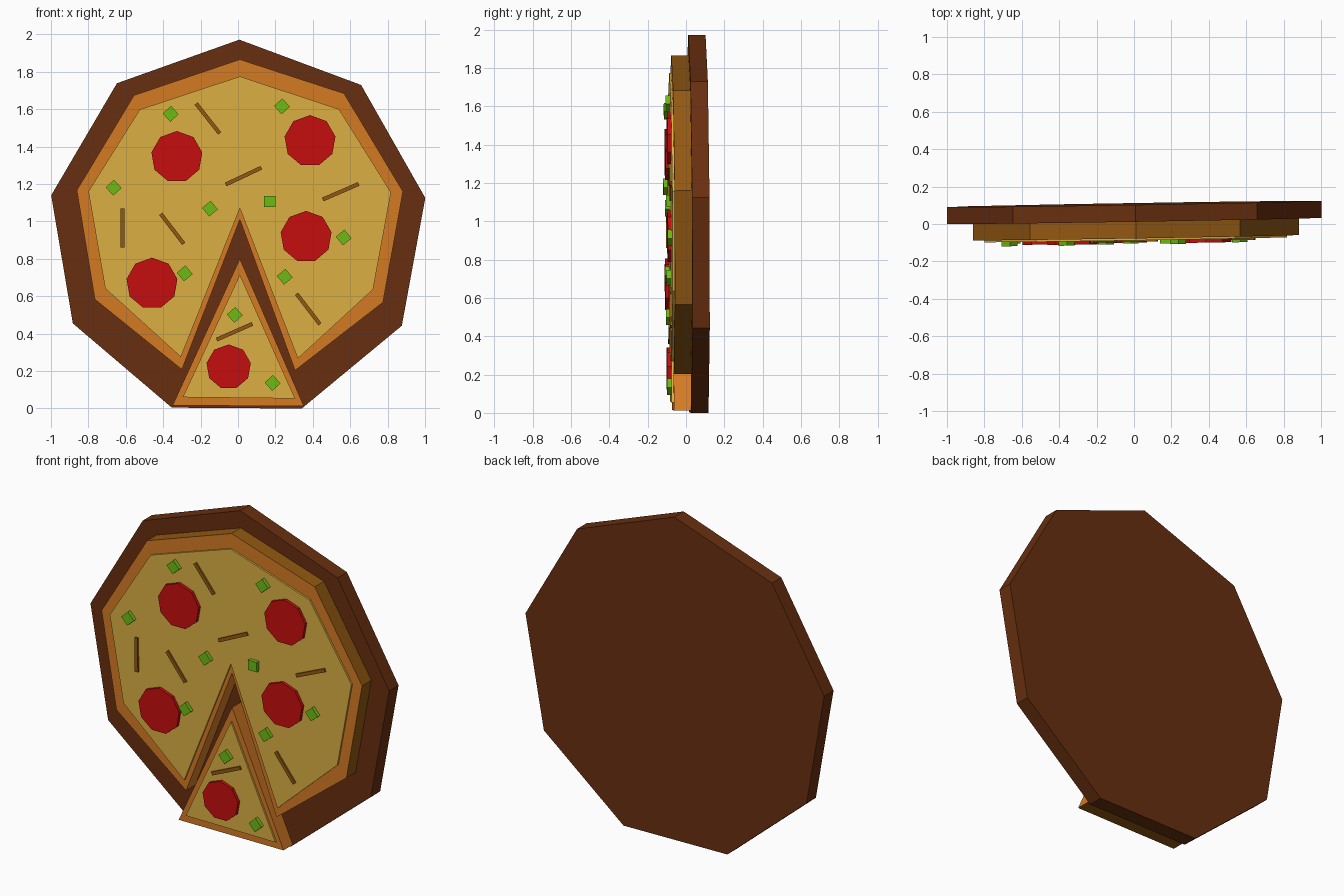
import bpy, bmesh
from math import sin, cos, pi, radians, atan2, hypot
from mathutils import Vector

if "Cube" in bpy.data.objects:
    bpy.data.objects.remove(bpy.data.objects["Cube"])


def material(name, rgb):
    m = bpy.data.materials.new(name)
    lin = [((c / 255 + 0.055) / 1.055) ** 2.4 if c > 10 else c / 255 / 12.92 for c in rgb]
    m.diffuse_color = (*lin, 1)
    m.use_nodes = True
    m.node_tree.nodes["Principled BSDF"].inputs["Base Color"].default_value = m.diffuse_color
    return m


WOOD = material("dark_wood", (104, 47, 16))
CRUST = material("crust_orange", (213, 124, 36))
BROWN = material("baked_brown", (146, 88, 17))
CHEESE = material("cheese_yellow", (220, 176, 67))
RED = material("sausage_red", (198, 14, 14))
GREEN = material("pepper_green", (110, 187, 20))


def plate(name, outline, front, back, mat, rim=None):
    """Extrude an (x, z) outline from front to back; rim colours outward-facing sides."""
    bm = bmesh.new()
    # the whole model leans very slightly
    rings = [[bm.verts.new((x, y + 0.0165 * x - 0.005 * (z - 0.98), z)) for x, z in outline]
             for y in (front, back)]
    n = len(outline)
    for r in rings:
        bm.faces.new(r)
    for i in range(n):
        j = (i + 1) % n
        bm.faces.new((rings[0][i], rings[0][j], rings[1][j], rings[1][i]))
    bmesh.ops.recalc_face_normals(bm, faces=bm.faces)
    if rim:
        for f in bm.faces:
            out = f.calc_center_median() - Vector((0, 0, 1))
            out.y = 0
            if abs(f.normal.y) < 0.5 and out.normalized().dot(f.normal) > 0.5:
                f.material_index = 1
    me = bpy.data.meshes.new(name)
    bm.to_mesh(me)
    bm.free()
    me.materials.append(mat)
    if rim:
        me.materials.append(rim)
    ob = bpy.data.objects.new(name, me)
    bpy.context.collection.objects.link(ob)
    return ob


def ngon(cx, cz, r, n, turn=0.0):
    return [(cx + r * sin(2 * pi * i / n + turn), cz + r * cos(2 * pi * i / n + turn))
            for i in range(n)]


def bar(cx, cz, length, width, angle):
    c, s = cos(angle), sin(angle)
    return [(cx + u * length / 2 * c - v * width / 2 * s, cz + u * length / 2 * s + v * width / 2 * c)
            for u, v in ((-1, -1), (1, -1), (1, 1), (-1, 1))]


# Serving board
plate("board", ngon(0, 0.956, 1.0155, 9, radians(0.4)), 0.0165, 0.107, WOOD)

# Pizza with a wedge cut out
plate("pizza_crust", [(0.01, 1.866), (0.567, 1.684), (0.882, 1.16), (0.775, 0.567), (0.305, 0.203),
                      (0.01, 1.01), (-0.30, 0.208), (-0.765, 0.583), (-0.862, 1.166),
                      (-0.556, 1.674)], -0.073, 0.018, CRUST, BROWN)
plate("pizza_cheese", [(0.01, 1.775), (0.54, 1.6), (0.818, 1.155), (0.722, 0.636), (0.32, 0.267),
                       (0.01, 1.07), (-0.305, 0.275), (-0.71, 0.642), (-0.80, 1.16),
                       (-0.525, 1.598)], -0.084, -0.07, CHEESE)

# Pulled-out slice
plate("slice_crust", [(0.01, 0.80), (0.352, 0.012), (-0.35, 0.016)], -0.073, 0.018, CRUST, BROWN)
plate("slice_cheese", [(0.01, 0.715), (0.305, 0.053), (-0.295, 0.06)], -0.084, -0.07, CHEESE)

# Sausage rounds
for x, z, r in [(-0.327, 1.345, 0.138), (0.385, 1.43, 0.138), (0.364, 0.918, 0.138),
                (-0.46, 0.668, 0.138), (-0.05, 0.222, 0.12)]:
    plate("sausage_round", ngon(x, z, r, 9), -0.103, -0.08, RED)

# Green pepper cubes
for x, z, a in [(-0.36, 1.575, 42), (0.235, 1.615, 42), (-0.665, 1.18, 42), (-0.15, 1.068, 40),
                (0.17, 1.107, 0), (0.565, 0.914, 40), (0.25, 0.704, 40), (-0.285, 0.722, 40),
                (-0.017, 0.50, 42), (0.185, 0.136, 42)]:
    plate("pepper_cube", bar(x, z, 0.06, 0.06, radians(a)), -0.107, -0.08, GREEN)

# Thin brown strips
for x0, z0, x1, z1 in [(-0.224, 1.63, -0.098, 1.47), (-0.066, 1.197, 0.125, 1.287),
                       (0.453, 1.117, 0.645, 1.2), (-0.617, 1.07, -0.617, 0.86),
                       (-0.413, 1.04, -0.29, 0.88), (0.313, 0.613, 0.438, 0.45),
                       (-0.114, 0.368, 0.077, 0.452)]:
    plate("brown_strip", bar((x0 + x1) / 2, (z0 + z1) / 2, hypot(x1 - x0, z1 - z0), 0.021,
                             atan2(z1 - z0, x1 - x0)), -0.094, -0.08, BROWN)
